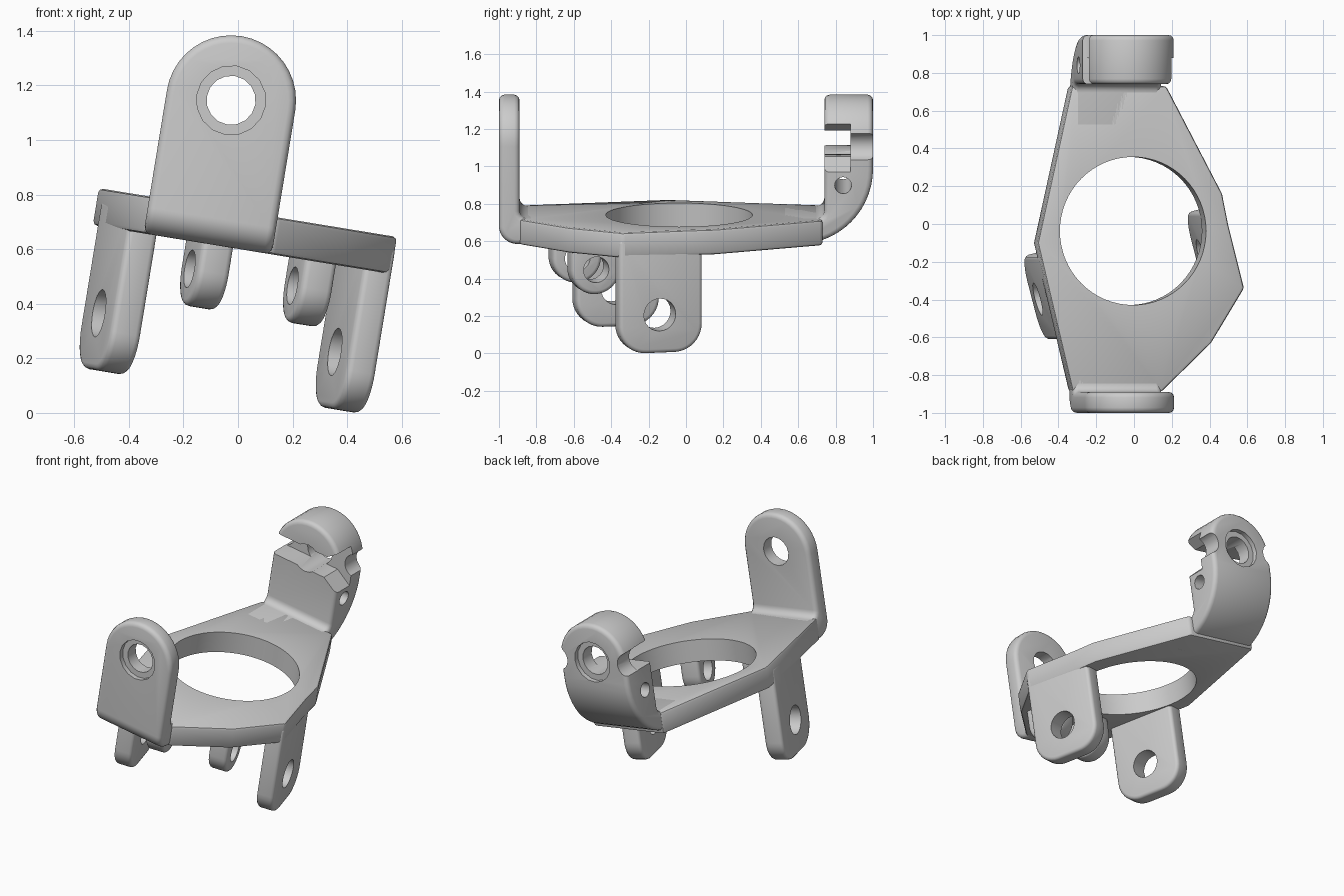
import bpy, bmesh
from math import radians, sin, cos, pi
from mathutils import Matrix, Vector

if "Cube" in bpy.data.objects:
    bpy.data.objects.remove(bpy.data.objects["Cube"])

TILT = Matrix.Rotation(radians(9.3), 4, 'Y')            # whole bracket leans sideways
YAW = TILT @ Matrix.Rotation(radians(14.7), 4, 'Z')     # frame of the hanging legs and lugs
U0, W0, HALF = -0.21, 1.126, 0.238                      # arm centre, hole height, half width
TOP, BOT = 0.73, 0.593                                  # plate faces


def prism(name, pts, lo, hi, axis, frame=TILT):
    """Extrude a closed 2D outline along one axis of the frame."""
    place = {'Z': lambda a, b, d: (a, b, d),
             'Y': lambda a, b, d: (a, d, b),
             'X': lambda a, b, d: (d, a, b)}[axis]
    bm = bmesh.new()
    ends = [[bm.verts.new(frame @ Vector(place(a, b, d))) for a, b in pts] for d in (lo, hi)]
    bm.faces.new(ends[0])
    bm.faces.new(ends[1][::-1])
    n = len(pts)
    for i in range(n):
        j = (i + 1) % n
        bm.faces.new((ends[0][i], ends[1][i], ends[1][j], ends[0][j]))
    bmesh.ops.recalc_face_normals(bm, faces=bm.faces)
    me = bpy.data.meshes.new(name)
    bm.to_mesh(me)
    bm.free()
    ob = bpy.data.objects.new(name, me)
    bpy.context.collection.objects.link(ob)
    return ob


def arc(cx, cy, rx, ry, a0, a1, n=10):
    return [(cx + rx * cos(radians(a0 + (a1 - a0) * i / n)),
             cy + ry * sin(radians(a0 + (a1 - a0) * i / n))) for i in range(n + 1)]


def circle(cx, cy, r, n=24):
    return arc(cx, cy, r, r, 0, 360 - 360 / n, n - 1)


def apply(ob, mod):
    bpy.ops.object.select_all(action='DESELECT')
    bpy.context.view_layer.objects.active = ob
    ob.select_set(True)
    bpy.ops.object.modifier_apply(modifier=mod.name)


def boolean(ob, tool, op='DIFFERENCE'):
    mod = ob.modifiers.new("bool", 'BOOLEAN')
    mod.operation, mod.object, mod.solver = op, tool, 'EXACT'
    apply(ob, mod)
    bpy.data.objects.remove(tool, do_unlink=True)


def bevel(ob, width, segments=3):
    mod = ob.modifiers.new("bevel", 'BEVEL')
    mod.width, mod.segments = width, segments
    mod.limit_method, mod.angle_limit = 'ANGLE', radians(40)
    mod.use_clamp_overlap = False
    apply(ob, mod)


def smooth(ob):
    bpy.ops.object.select_all(action='DESELECT')
    bpy.context.view_layer.objects.active = ob
    ob.select_set(True)
    bpy.ops.object.shade_smooth_by_angle(angle=radians(35))


def tab(centre, half, end, base, r):
    """Strip from base to end whose end corners are rounded by r."""
    s = 1 if end > base else -1
    c = end - s * r
    pts = [(centre + half, base)]
    pts += arc(centre + half - r, c, r, s * r, 0, 90)
    left = arc(centre - half + r, c, r, s * r, 90, 180)
    pts += left[1:] if half - r < 1e-4 else left
    return pts + [(centre - half, base)]


def upright(name, s, root, inner, start, high):
    """Arm that bends up out of the plate: bent side profile meets round-topped outline."""
    prof = [(root, BOT), (root, TOP)]
    prof += arc(inner - 0.045, TOP + 0.045, 0.045, 0.045, -90, 0, 5)
    prof += [(inner, 1.6), (1.0, 1.6)]
    prof += arc(start, high, 1.0 - start, high - BOT, 0, -90, 14)
    ob = prism(name, [(s * y, w) for y, w in prof], -1, 1, 'X')
    lo, hi = sorted((s * (root - 0.1), s * 1.1))
    boolean(ob, prism("outline", tab(U0, HALF, W0 + HALF, 0.4, HALF), lo, hi, 'Y'), 'INTERSECT')
    bevel(ob, 0.028)
    # bore with a shallow outer recess
    lo, hi = sorted((s * 0.6, s * 1.1))
    boolean(ob, prism("bore", circle(U0, W0, 0.09, 16), lo, hi, 'Y'))
    lo, hi = sorted((s * 0.97, s * 1.1))
    boolean(ob, prism("recess", circle(U0, W0, 0.127, 16), lo, hi, 'Y'))
    return ob


# base plate with the large round opening
outline = [(0.055, 0.73), (0.355, 0.16), (0.387, 0), (0.473, -0.34), (0.296, -0.63),
           (0.028, -0.89), (-0.448, -0.89), (-0.636, -0.1), (-0.452, 0.73)]
plate = prism("base_plate", outline, BOT, TOP, 'Z')
bevel(plate, 0.016, 2)
boolean(plate, prism("opening", circle(-0.125, -0.037, 0.392, 64), 0, 1.5, 'Z'))
smooth(plate)

# front arm
smooth(upright("front_arm", -1, 0.80, 0.89, 0.90, 0.69))

# back arm: thick clamp with slot, flared mouth, side notches and a cross screw hole
back = upright("back_arm", 1, 0.50, 0.74, 0.60, 1.0)
slot = [(-0.3, -0.07), (0.14, -0.07), (0.3, -0.184), (0.3, 0.184), (0.14, 0.07), (-0.3, 0.07)]
boolean(back, prism("slot", [(U0 + a, W0 + b) for a, b in slot], 0.6, 0.88, 'Y'))
for s in (-1, 1):
    boolean(back, prism("notch", circle(U0 + s * (HALF + 0.02), W0, 0.075), 0.875, 1.1, 'Y'))
boolean(back, prism("screw_hole", circle(0.84, 0.915, 0.045, 20), -1, 1, 'X'))
smooth(back)

# two long legs and two short lugs hanging below, each pair sharing one hole axis
hangers = [("left_leg", -0.645, -0.53, -0.235, 0.23, 0.07, 0.15, -0.242, 0.278, 0.088),
           ("right_leg", 0.261, 0.371, -0.235, 0.23, 0.07, 0.15, -0.242, 0.278, 0.088),
           ("left_lug", -0.407, -0.287, -0.524, 0.135, 0.357, 0.135, -0.524, 0.492, 0.07),
           ("right_lug", -0.012, 0.108, -0.524, 0.135, 0.357, 0.135, -0.524, 0.492, 0.07)]
for name, lo, hi, q, half, end, r, hq, hw, hr in hangers:
    ob = prism(name, tab(q, half, end, 0.69, r), lo, hi, 'X', YAW)
    bevel(ob, 0.022)
    boolean(ob, prism("pin_hole", circle(hq, hw, hr), lo - 0.05, hi + 0.05, 'X', YAW))
    smooth(ob)
